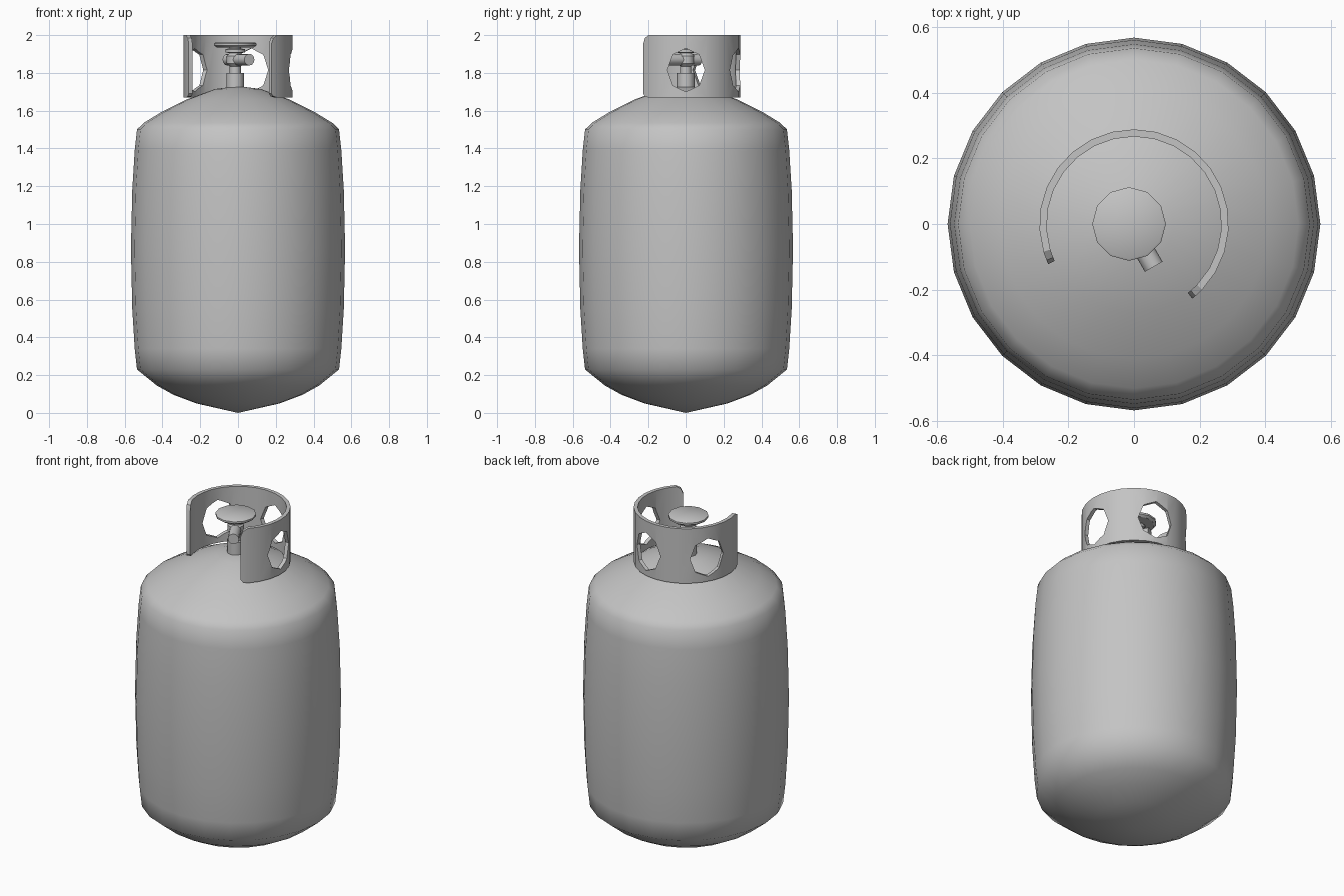
import bpy
import bmesh
from math import sin, cos, radians
from mathutils import Vector

if "Cube" in bpy.data.objects:
    bpy.data.objects.remove(bpy.data.objects["Cube"])

grey = bpy.data.materials.new("grey_metal")
grey.use_nodes = True
COLOUR = (0.55, 0.55, 0.55, 1)
grey.diffuse_color = COLOUR
grey.node_tree.nodes["Principled BSDF"].inputs["Base Color"].default_value = COLOUR


def make_object(name, bm):
    bmesh.ops.recalc_face_normals(bm, faces=bm.faces)
    mesh = bpy.data.meshes.new(name)
    bm.to_mesh(mesh)
    bm.free()
    mesh.materials.append(grey)
    obj = bpy.data.objects.new(name, mesh)
    bpy.context.collection.objects.link(obj)
    return obj


def smooth(obj, angle):
    bpy.ops.object.select_all(action="DESELECT")
    obj.select_set(True)
    bpy.context.view_layer.objects.active = obj
    bpy.ops.object.shade_smooth_by_angle(angle=radians(angle))


def lathe(name, profile, sides, angle, centre=(0, 0)):
    """Revolve (radius, height) points that start and end on the axis."""
    bm = bmesh.new()
    verts = [bm.verts.new((r, 0, z)) for r, z in profile]
    edges = [bm.edges.new(pair) for pair in zip(verts, verts[1:])]
    bmesh.ops.spin(bm, geom=verts + edges, cent=(0, 0, 0), axis=(0, 0, 1),
                   angle=radians(360), steps=sides)
    bmesh.ops.remove_doubles(bm, verts=bm.verts, dist=0.0005)
    bmesh.ops.translate(bm, verts=bm.verts, vec=(*centre, 0))
    obj = make_object(name, bm)
    smooth(obj, angle)
    return obj


def rod(name, start, end, radius, sides):
    start, end = Vector(start), Vector(end)
    axis = end - start
    bm = bmesh.new()
    bmesh.ops.create_cone(bm, cap_ends=True, segments=sides, radius1=radius,
                          radius2=radius, depth=axis.length)
    bmesh.ops.rotate(bm, verts=bm.verts, matrix=axis.to_track_quat("Z", "Y").to_matrix())
    bmesh.ops.translate(bm, verts=bm.verts, vec=(start + end) / 2)
    obj = make_object(name, bm)
    smooth(obj, 40)
    return obj


# Tank body: shallow cone base, slightly barrelled wall, domed top
lathe("tank_body", [
    (0, 0), (0.22, 0.05), (0.34, 0.095), (0.43, 0.145), (0.535, 0.23), (0.547, 0.34),
    (0.56, 0.55), (0.567, 0.87), (0.56, 1.18), (0.547, 1.39), (0.535, 1.5),
    (0.5, 1.535), (0.41, 1.59), (0.27, 1.66), (0.12, 1.715), (0, 1.73)], 24, 62)

# Collar: open ring with rounded end corners
START, END, LOW, HIGH, STEPS = -52, 205, 1.67, 2.0, 18
bm = bmesh.new()
columns = [(START, 0.045, 0.02), (START + 2.5, 0.016, 0.006), (START + 8, 0, 0)]
span = END - START - 16
columns += [(START + 8 + span * i / STEPS, 0, 0) for i in range(1, STEPS)]
columns += [(END - 8, 0, 0), (END - 2.5, 0.016, 0.006), (END, 0.045, 0.02)]
rings = []
for angle, top_cut, low_cut in columns:
    a = radians(angle)
    rings.append([bm.verts.new((r * cos(a), r * sin(a), z)) for r, z in (
        (0.288, LOW + low_cut), (0.288, HIGH - top_cut),
        (0.266, HIGH - top_cut), (0.266, LOW + low_cut))])
for a, b in zip(rings, rings[1:]):
    for i in range(4):
        j = (i + 1) % 4
        bm.faces.new((a[i], a[j], b[j], b[i]))
bm.faces.new(rings[0])
bm.faces.new(rings[-1])
collar = make_object("collar", bm)

# Octagonal hand holes through the collar
for n, angle in enumerate((0, 75, 150)):
    d = Vector((cos(radians(angle)), sin(radians(angle)), 0))
    side = Vector((-d.y, d.x, 0))
    bm = bmesh.new()
    loops = []
    for r in (0.18, 0.36):
        loops.append([bm.verts.new(d * r + side * (0.1 * cos(radians(45 * k)))
                      + Vector((0, 0, 1.815 + 0.115 * sin(radians(45 * k)))))
                      for k in range(8)])
    for k in range(8):
        j = (k + 1) % 8
        bm.faces.new((loops[0][k], loops[0][j], loops[1][j], loops[1][k]))
    for loop in loops:
        bm.faces.new(loop)
    cutter = make_object(f"hole_cutter_{n}", bm)
    cutter.hide_render = True
    mod = collar.modifiers.new("hole", "BOOLEAN")
    mod.operation = "DIFFERENCE"
    mod.solver = "EXACT"
    mod.object = cutter
    bpy.context.view_layer.objects.active = collar
    bpy.ops.object.modifier_apply(modifier=mod.name)
    bpy.data.objects.remove(cutter)
smooth(collar, 30)

# Valve: stepped stem, cross outlet and handwheel
VALVE = (-0.015, 0)
lathe("valve_stem", [
    (0, 1.7), (0.047, 1.7), (0.047, 1.8), (0.03, 1.8), (0.03, 1.835), (0.045, 1.85),
    (0.045, 1.89), (0.03, 1.905), (0.052, 1.908), (0.052, 1.925), (0.03, 1.93),
    (0.03, 1.945), (0, 1.945)], 12, 35, VALVE)
rod("valve_outlet", (-0.055, 0.07, 1.87), (0.06, -0.13, 1.87), 0.031, 12)
lathe("handwheel", [(0, 1.935), (0.098, 1.935), (0.112, 1.945), (0.112, 1.956),
                    (0.106, 1.96), (0, 1.96)], 12, 35, VALVE)
